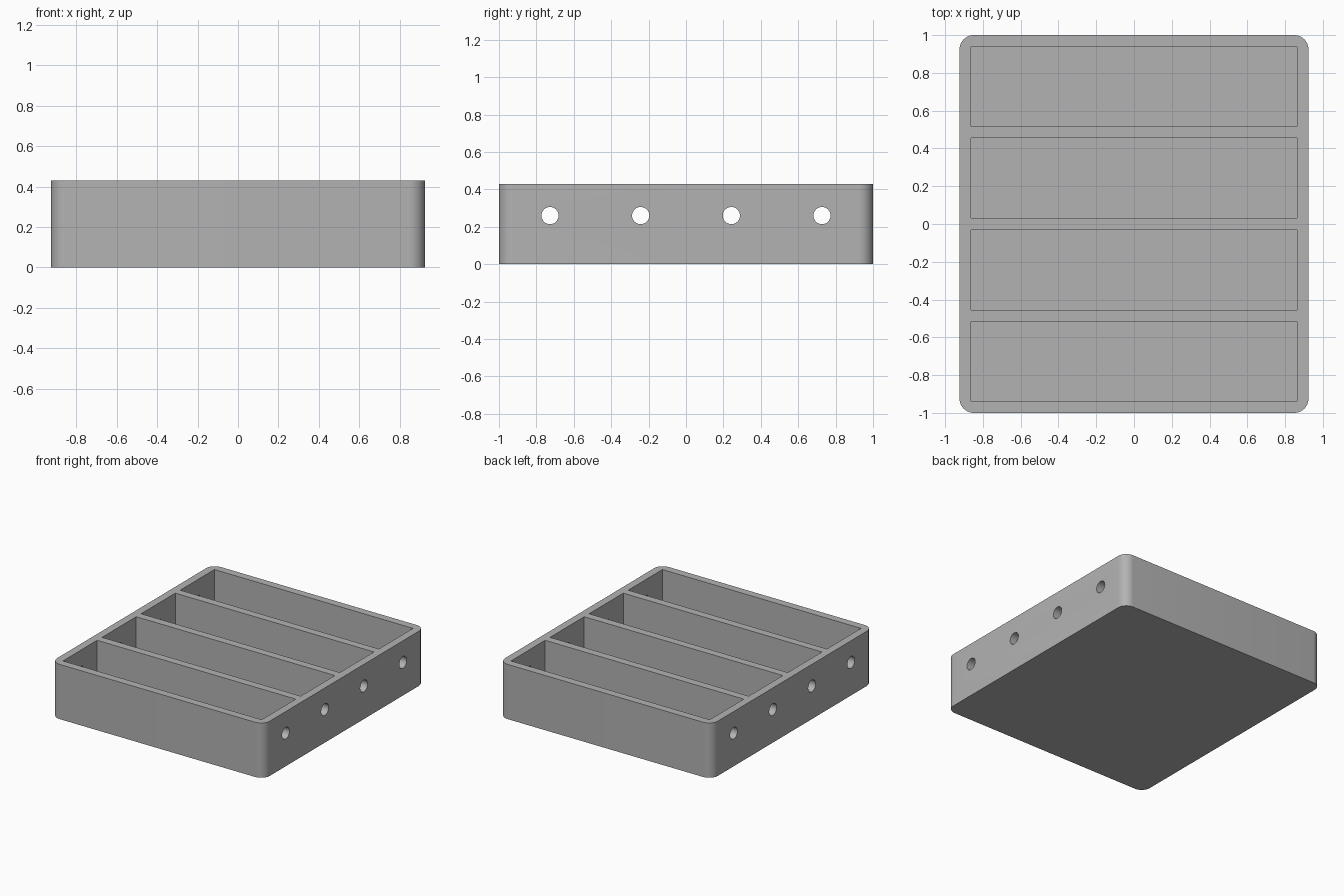
import bpy
import bmesh
import math
from mathutils import Matrix, Vector

if "Cube" in bpy.data.objects:
    bpy.data.objects.remove(bpy.data.objects["Cube"], do_unlink=True)

WIDTH, LENGTH, HEIGHT = 1.848, 2.0, 0.43
WALL, FLOOR, CORNER = 0.061, 0.075, 0.076
COUNT = 4
POCKET = (LENGTH - WALL * (COUNT + 1)) / COUNT
HOLE_RADIUS, HOLE_Z = 0.046, 0.26

grey = bpy.data.materials.new("grey plastic")
grey.use_nodes = True
colour = (0.45, 0.45, 0.45, 1)
grey.diffuse_color = colour
grey.node_tree.nodes["Principled BSDF"].inputs["Base Color"].default_value = colour


def add_object(name, bm):
    mesh = bpy.data.meshes.new(name)
    bm.to_mesh(mesh)
    bm.free()
    mesh.materials.append(grey)
    obj = bpy.data.objects.new(name, mesh)
    bpy.context.collection.objects.link(obj)
    return obj


def add_box(bm, size, centre):
    matrix = Matrix.Translation(centre) @ Matrix.Diagonal((*size, 1))
    return bmesh.ops.create_cube(bm, size=1, matrix=matrix)["verts"]


# Solid block with rounded upright corners
bm = bmesh.new()
add_box(bm, (WIDTH, LENGTH, HEIGHT), (0, 0, HEIGHT / 2))
uprights = [e for e in bm.edges
            if abs(e.verts[0].co.z - e.verts[1].co.z) > HEIGHT / 2]
bmesh.ops.bevel(bm, geom=uprights, offset=CORNER, segments=10,
                profile=0.5, affect='EDGES')
tray = add_object("divided_tray", bm)

# Cutters: open compartments, and round holes through both end walls
pockets, holes = bmesh.new(), bmesh.new()
for i in range(COUNT):
    y = (i - (COUNT - 1) / 2) * (POCKET + WALL)
    add_box(pockets, (WIDTH - 2 * WALL, POCKET, HEIGHT),
            Vector((0, y, FLOOR + HEIGHT / 2)))
    bmesh.ops.create_cone(
        holes, cap_ends=True, segments=32, radius1=HOLE_RADIUS,
        radius2=HOLE_RADIUS, depth=WIDTH + 0.2,
        matrix=Matrix.Translation((0, y, HOLE_Z)) @ Matrix.Rotation(math.pi / 2, 4, 'Y'))

bpy.ops.object.select_all(action='DESELECT')
bpy.context.view_layer.objects.active = tray
tray.select_set(True)
for name, cutter_mesh in (("compartment_cutter", pockets), ("hole_cutter", holes)):
    cutter = add_object(name, cutter_mesh)
    cutter.hide_render = True
    cut = tray.modifiers.new(name, 'BOOLEAN')
    cut.operation = 'DIFFERENCE'
    cut.solver = 'EXACT'
    cut.object = cutter
    bpy.ops.object.modifier_apply(modifier=cut.name)
    bpy.data.objects.remove(cutter, do_unlink=True)

bpy.ops.object.shade_smooth_by_angle(angle=math.radians(30))
